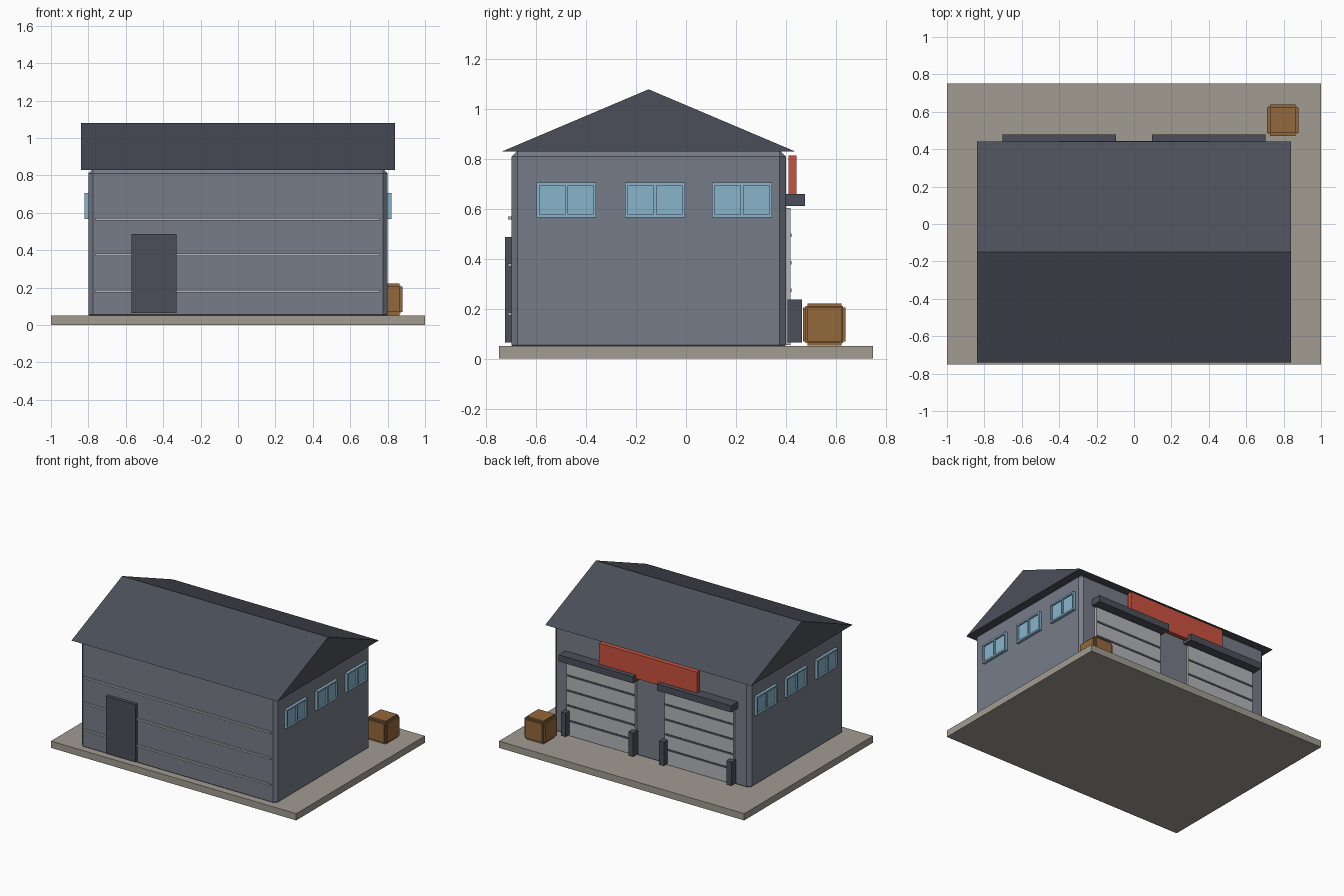
import bpy, bmesh

if "Cube" in bpy.data.objects:
    bpy.data.objects.remove(bpy.data.objects["Cube"])


def material(name, hex_code):
    def lin(c):
        return c / 12.92 if c <= 0.04045 else ((c + 0.055) / 1.055) ** 2.4
    m = bpy.data.materials.new(name)
    rgb = [lin(int(hex_code[i:i + 2], 16) / 255) for i in (0, 2, 4)]
    m.diffuse_color = (*rgb, 1)
    m.use_nodes = True
    m.node_tree.nodes["Principled BSDF"].inputs["Base Color"].default_value = m.diffuse_color
    return m


CONCRETE = material("concrete", "A19B91")
WALL = material("wall_grey", "777C88")
DARK = material("dark_slate", "4B4F59")
SHUTTER = material("shutter_grey", "B4B5B9")
GLASS = material("window_blue", "8AB4CB")
RED = material("sign_red", "C9523F")
WOOD = material("crate_wood", "94683C")


def make(name, bm, mat):
    bmesh.ops.recalc_face_normals(bm, faces=bm.faces)
    me = bpy.data.meshes.new(name)
    bm.to_mesh(me)
    bm.free()
    me.materials.append(mat)
    ob = bpy.data.objects.new(name, me)
    bpy.context.collection.objects.link(ob)
    return ob


def add_box(bm, x, y, z):
    """Box from (min, max) pairs."""
    vs = bmesh.ops.create_cube(bm, size=1)["verts"]
    for v in vs:
        v.co = [(a + b) / 2 + c * (b - a) for (a, b), c in zip((x, y, z), v.co)]


def box(name, mat, x, y, z, bevel=0):
    bm = bmesh.new()
    add_box(bm, x, y, z)
    if bevel:
        bmesh.ops.bevel(bm, geom=bm.edges[:], offset=bevel, segments=1,
                        affect='EDGES', profile=0.5)
    return make(name, bm, mat)


# Ground slab and chamfered wall block
box("slab", CONCRETE, (-1, 1), (-0.75, 0.75), (0, 0.05))
box("walls", WALL, (-0.8, 0.8), (-0.7, 0.4), (0.03, 0.835), 0.025)

# Gable roof: triangle profile extruded along x
bm = bmesh.new()
tri = bm.faces.new([bm.verts.new((-0.84, y, z)) for y, z in
                    ((-0.74, 0.83), (0.44, 0.83), (-0.15, 1.08))])
ext = bmesh.ops.extrude_face_region(bm, geom=[tri], use_keep_orig=True)["geom"]
bmesh.ops.translate(bm, vec=(1.68, 0, 0),
                    verts=[g for g in ext if isinstance(g, bmesh.types.BMVert)])
make("roof", bm, DARK)

# Side windows: recessed glass, raised frame and a centre bar
for side, s in (("left", -1), ("right", 1)):
    for i, yc in enumerate((-0.48, -0.125, 0.225)):
        bm = bmesh.new()
        y0, y1, z0, z1, t = yc - 0.12, yc + 0.12, 0.567, 0.707, 0.012
        deep = sorted((s * 0.79, s * 0.82))
        add_box(bm, sorted((s * 0.79, s * 0.808)), (y0 + t, y1 - t), (z0 + t, z1 - t))
        for yy in (y0, yc - t / 2, y1 - t):
            add_box(bm, deep, (yy, yy + t), (z0, z1))
        for zz in (z0, z1 - t):
            add_box(bm, deep, (y0, y1), (zz, zz + t))
        make(f"{side}_window_{i + 1}", bm, GLASS)

# Front wall: door and horizontal rails
box("front_door", DARK, (-0.57, -0.33), (-0.725, -0.69), (0.065, 0.487))
for i, z in enumerate((0.18, 0.375, 0.565)):
    box(f"front_rail_{i + 1}", SHUTTER, (-0.765, 0.76), (-0.713, -0.69),
        (z - 0.006, z + 0.006))

# Back wall: two shutter bays with slat gaps, awning and bollards
for side, xc in (("left", -0.4), ("right", 0.4)):
    box(f"{side}_shutter", SHUTTER, (xc - 0.28, xc + 0.28), (0.39, 0.42), (0.055, 0.605))
    for i in range(4):
        z = 0.165 + 0.11 * i
        box(f"{side}_shutter_line_{i + 1}", DARK, (xc - 0.278, xc + 0.278),
            (0.415, 0.423), (z - 0.007, z + 0.007))
    box(f"{side}_awning", DARK, (xc - 0.303, xc + 0.303), (0.39, 0.478), (0.612, 0.661))
    for i, dx in enumerate((-0.275, 0.275)):
        box(f"{side}_bollard_{i + 1}", DARK, (xc + dx - 0.02, xc + dx + 0.02),
            (0.408, 0.465), (0.065, 0.238))

# Sign board
box("sign_board", RED, (-0.4, 0.4), (0.412, 0.443), (0.635, 0.815))

# Crate: core cube with a raised panel on every face
bm = bmesh.new()
centre = (0.795, 0.555, 0.137)
for halves in ((0.075,) * 3, (0.085, 0.068, 0.068),
               (0.068, 0.085, 0.068), (0.068, 0.068, 0.085)):
    add_box(bm, *[(c - h, c + h) for c, h in zip(centre, halves)])
make("crate", bm, WOOD)
